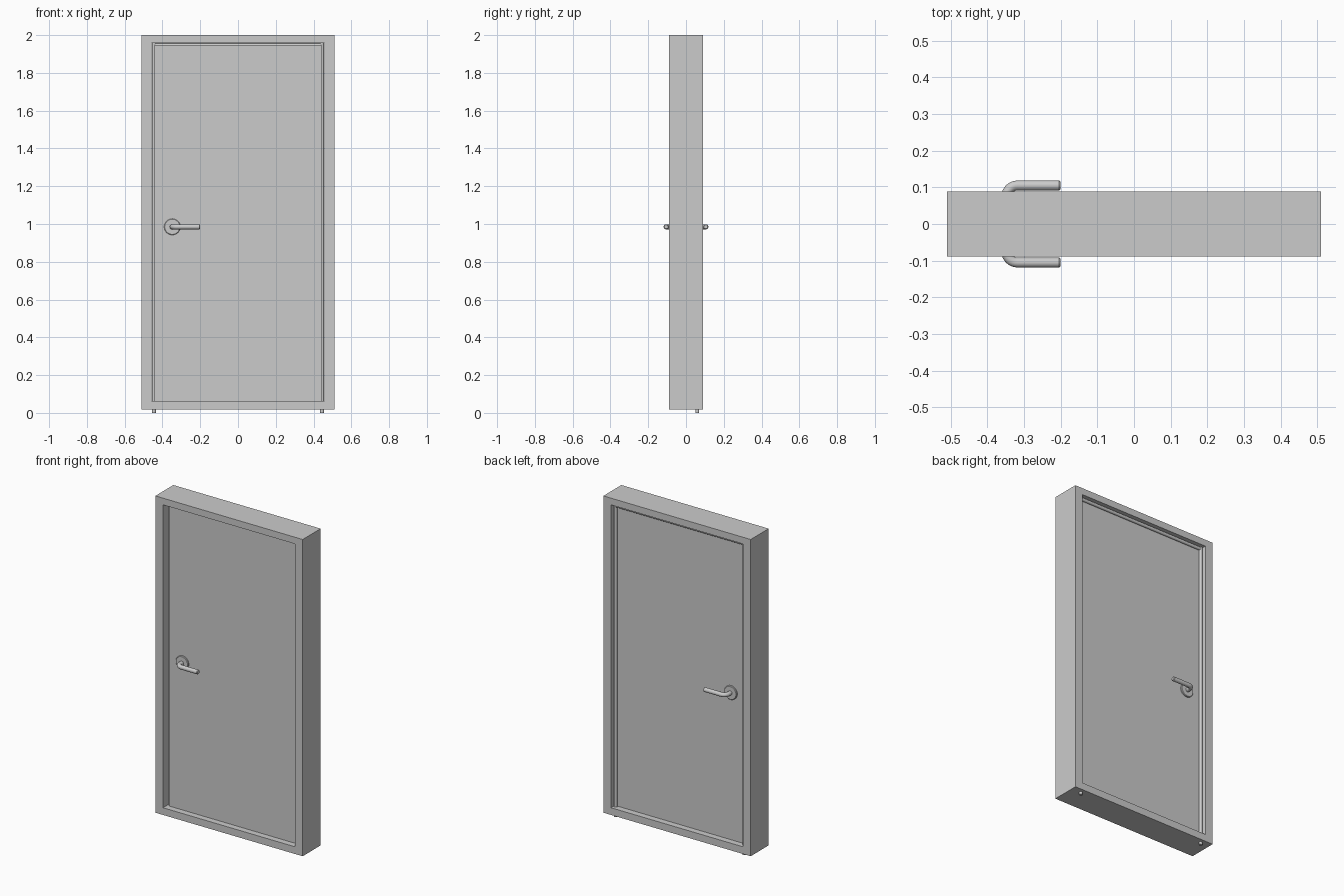
import bpy, bmesh, math
from mathutils import Vector, Matrix

if "Cube" in bpy.data.objects:
    bpy.data.objects.remove(bpy.data.objects["Cube"])

grey = bpy.data.materials.new("plain grey")
grey.diffuse_color = (0.6, 0.6, 0.6, 1)
grey.use_nodes = True
grey.node_tree.nodes["Principled BSDF"].inputs["Base Color"].default_value = grey.diffuse_color


def finish(bm, name, smooth=False):
    bmesh.ops.recalc_face_normals(bm, faces=bm.faces[:])
    me = bpy.data.meshes.new(name)
    bm.to_mesh(me)
    bm.free()
    ob = bpy.data.objects.new(name, me)
    bpy.context.collection.objects.link(ob)
    me.materials.append(grey)
    if smooth:
        bpy.ops.object.select_all(action='DESELECT')
        ob.select_set(True)
        bpy.context.view_layer.objects.active = ob
        bpy.ops.object.shade_smooth_by_angle(angle=math.radians(35))
    return ob


def box(name, x0, x1, y0, y1, z0, z1):
    bm = bmesh.new()
    bmesh.ops.create_cube(bm, size=1)
    for v in bm.verts:
        v.co = (x0 + (v.co.x + .5) * (x1 - x0),
                y0 + (v.co.y + .5) * (y1 - y0),
                z0 + (v.co.z + .5) * (z1 - z0))
    return finish(bm, name)


def sweep(name, path, radii, sides=24):
    """Round section swept along a path, with capped ends."""
    pts = [Vector(p) for p in path]
    bm = bmesh.new()
    rings = []
    for i, p in enumerate(pts):
        t = (pts[min(i + 1, len(pts) - 1)] - pts[max(i - 1, 0)]).normalized()
        u = Vector((0, 0, 1)) if abs(t.z) < .9 else Vector((1, 0, 0))
        w = t.cross(u).normalized()
        rings.append([bm.verts.new(p + radii[i] * (math.cos(a) * u + math.sin(a) * w))
                      for a in (2 * math.pi * k / sides for k in range(sides))])
    for a, b in zip(rings, rings[1:]):
        for k in range(sides):
            n = (k + 1) % sides
            bm.faces.new((a[k], a[n], b[n], b[k]))
    bm.faces.new(rings[0])
    bm.faces.new(rings[-1])
    return finish(bm, name, True)


# frame: rectangular ring extruded through the wall depth
W, D, Z0, Z1 = 0.51, 0.089, 0.017, 2.0
IW, IZ0, IZ1 = 0.457, 0.062, 1.958
bm = bmesh.new()
loops = []
for y in (-D, D):
    for w, a, b in ((W, Z0, Z1), (IW, IZ0, IZ1)):
        loops.append([bm.verts.new((x, y, z))
                      for x, z in ((-w, a), (w, a), (w, b), (-w, b))])
fo, fi, bo, bi = loops
for a, b in ((fo, fi), (fi, bi), (bi, bo), (bo, fo)):
    for k in range(4):
        n = (k + 1) % 4
        bm.faces.new((a[k], a[n], b[n], b[k]))
finish(bm, "frame")

# door leaf, with a narrow gap at the sides and top
DY = 0.05
box("door_leaf", -0.442, 0.442, -DY, DY, IZ0, 1.947)

# round seal rods behind the gap, running through the sill
SX, SY, SZ, SR = 0.445, 0.06, 1.947, 0.01
for side, s in (("left", -1), ("right", 1)):
    sweep(side + "_seal_rod", [(s * SX, SY, 0), (s * SX, SY, SZ + SR)], [SR, SR], 16)
sweep("top_seal_rod", [(-SX, SY, SZ), (SX, SY, SZ)], [SR, SR], 16)

# lever handles and their round plates on both sides
HX, HZ, BAR, R, BEND = -0.348, 0.985, 0.105, 0.0135, 0.03
for side, s in (("front", -1), ("back", 1)):
    sweep(side + "_handle_plate",
          [(HX, s * y, HZ) for y in (DY - .005, DY + .007, DY + .01)],
          [0.043, 0.043, 0.040], 40)
    path = [(HX, s * DY, HZ)]
    for k in range(9):
        a = math.pi / 2 * k / 8
        path.append((HX + BEND * (1 - math.cos(a)),
                     s * (BAR - BEND + BEND * math.sin(a)), HZ))
    path += [(-0.204, s * BAR, HZ), (-0.2, s * BAR, HZ)]
    sweep(side + "_lever_handle", path, [R] * 11 + [R * .75])
